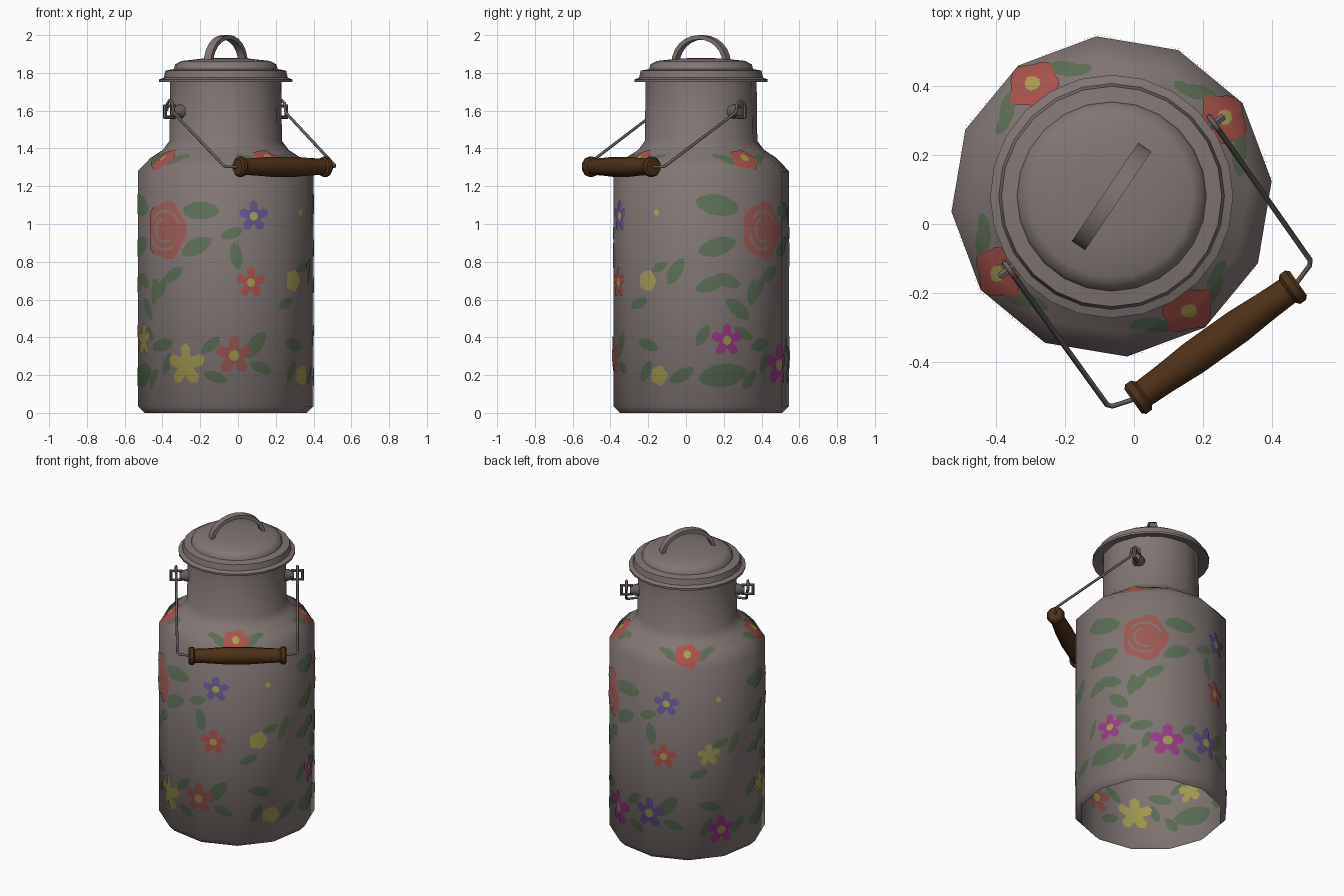
import bpy, bmesh, math
from mathutils import Matrix, Vector

if "Cube" in bpy.data.objects:
    bpy.data.objects.remove(bpy.data.objects["Cube"])

CX, CY, R, SIDES, TURN = -0.065, 0.08, 0.467, 12, math.radians(5.5)
CENTRE = Matrix.Translation((CX, CY, 0))
HANDLE = CENTRE @ Matrix.Rotation(math.radians(35.5), 4, 'Z')


def mat(name, rgb):
    m = bpy.data.materials.new(name)
    m.diffuse_color = (*rgb, 1)
    m.use_nodes = True
    m.node_tree.nodes["Principled BSDF"].inputs["Base Color"].default_value = m.diffuse_color
    return m


GREY = mat("grey enamel", (0.22, 0.182, 0.173))
METAL = mat("wire metal", (0.13, 0.115, 0.11))
WOOD = mat("dark wood", (0.075, 0.03, 0.009))
PAINTS = [mat("leaf green", (0.105, 0.155, 0.09)), mat("petal red", (0.40, 0.085, 0.07)),
          mat("rose red", (0.33, 0.10, 0.085)), mat("yellow", (0.38, 0.34, 0.085)),
          mat("purple", (0.125, 0.09, 0.27)), mat("magenta", (0.33, 0.045, 0.25)), GREY]
GREEN, RED, ROSE, YELLOW, PURPLE, MAGENTA, BASE = range(7)


def finish(name, bm, mats, angle=math.pi):
    me = bpy.data.meshes.new(name)
    bm.to_mesh(me)
    bm.free()
    for m in mats:
        me.materials.append(m)
    for p in me.polygons:
        p.use_smooth = True
    if angle < math.pi:
        me.set_sharp_from_angle(angle=angle)
    ob = bpy.data.objects.new(name, me)
    bpy.context.collection.objects.link(ob)
    return ob


def lathe(name, profile, sides, material, matrix, angle=math.pi, turn=0.0):
    bm = bmesh.new()
    rings = [[bm.verts.new((r * math.cos(turn + math.tau * j / sides),
                            r * math.sin(turn + math.tau * j / sides), z))
              for j in range(sides)] for r, z in profile]
    for a, b in zip(rings, rings[1:]):
        for j in range(sides):
            k = (j + 1) % sides
            bm.faces.new((a[j], a[k], b[k], b[j]))
    bmesh.ops.remove_doubles(bm, verts=bm.verts[:], dist=1e-5)
    bm.transform(matrix)
    return finish(name, bm, [material], angle)


# can body with shoulder and neck, open underneath
PROFILE = [(0.432, 0), (R, 0.035), (R, 1.28), (0.40, 1.35), (0.335, 1.392), (0.299, 1.44), (0.295, 1.78)]
lathe("can_body", PROFILE, SIDES, GREY, CENTRE, turn=TURN)

# lid with flange and low dome
lathe("lid", [(0.29, 1.765), (0.335, 1.755), (0.352, 1.752), (0.353, 1.765), (0.328, 1.775), (0.32, 1.812),
              (0.275, 1.82), (0.268, 1.845), (0.235, 1.863), (0.12, 1.876), (0, 1.88)],
      24, GREY, CENTRE, math.radians(50))

# arched strap on the lid
bm = bmesh.new()
sections = []
for i in range(13):
    c, s = math.cos(math.pi * i / 12), math.sin(math.pi * i / 12)
    sections.append([bm.verts.new((a * c, y, 1.85 + h * s)) for a, h, y in
                     ((0.175, 0.15, -0.023), (0.175, 0.15, 0.023), (0.152, 0.127, 0.023), (0.152, 0.127, -0.023))])
for a, b in zip(sections, sections[1:]):
    for j in range(4):
        bm.faces.new((a[j], a[(j + 1) % 4], b[(j + 1) % 4], b[j]))
bm.transform(CENTRE @ Matrix.Rotation(math.radians(56), 4, 'Z'))
bmesh.ops.recalc_face_normals(bm, faces=bm.faces[:])
finish("lid_strap", bm, [GREY], math.radians(40))

# side lugs with square eyes
for side, label in ((0, "right"), (math.pi, "left")):
    place = HANDLE @ Matrix.Rotation(side, 4, 'Z') @ Matrix.Translation((0, 0, 1.595))
    lathe("lug_" + label, [(0.042, 0.27), (0.036, 0.31), (0.022, 0.345), (0, 0.345)], 10, METAL,
          place @ Matrix.Rotation(math.pi / 2, 4, 'Y'), math.radians(40))
    bpy.ops.mesh.primitive_torus_add(major_segments=4, minor_segments=6, major_radius=0.042, minor_radius=0.012)
    eye = bpy.context.object
    eye.name = "lug_eye_" + label
    eye.data.transform(place @ Matrix.Translation((0.365, 0, 0)) @ Matrix.Rotation(math.pi / 2, 4, 'X')
                       @ Matrix.Rotation(math.pi / 4, 4, 'Z'))
    eye.data.materials.append(METAL)

# wire bail, hooked through both eyes
half = [(0.365, 0.025, 1.60), (0.365, 0.022, 1.635), (0.365, 0, 1.655), (0.365, -0.024, 1.64),
        (0.365, -0.035, 1.59), (0.362, -0.485, 1.312), (0.352, -0.497, 1.303), (0.28, -0.52, 1.303)]
path = half + [(-x, y, z) for x, y, z in reversed(half)]
cu = bpy.data.curves.new("wire_bail", 'CURVE')
cu.dimensions = '3D'
cu.bevel_depth, cu.bevel_resolution, cu.use_fill_caps = 0.008, 1, True
sp = cu.splines.new('POLY')
sp.points.add(len(path) - 1)
for p, co in zip(sp.points, path):
    p.co = (*co, 1)
cu.materials.append(METAL)
wire = bpy.data.objects.new("wire_bail", cu)
wire.matrix_world = HANDLE
bpy.context.collection.objects.link(wire)

# turned wooden grip
grip = [(0, 0.295), (0.045, 0.295), (0.055, 0.285), (0.055, 0.265), (0.043, 0.255), (0.046, 0.18), (0.053, 0.08)]
lathe("wooden_grip", [(r, -z) for r, z in grip] + grip[::-1], 10, WOOD,
      HANDLE @ Matrix.Translation((0, -0.52, 1.303)) @ Matrix.Rotation(math.pi / 2, 4, 'Y'), math.radians(40))

# painted flowers: drawn flat as (distance round the can, distance up, layer), then wrapped
EDGE = 2 * R * math.sin(math.pi / SIDES)
flat = bmesh.new()


def around(deg):
    return (math.radians(deg) - TURN) / (math.tau / SIDES) * EDGE


def blob(deg, v, rim, layer, paint):
    u = around(deg)
    c = flat.verts.new((u, v, layer))
    vs = [flat.verts.new((u + x, v + y, layer)) for x, y in rim]
    for a, b in zip(vs, vs[1:] + vs[:1]):
        flat.faces.new((c, a, b)).material_index = paint


def rounded(r, n=10, wave=0.0, lobes=5):
    return [(r * (1 + wave * math.cos(lobes * t)) * math.cos(t), r * (1 + wave * math.cos(lobes * t)) * math.sin(t))
            for t in (math.tau * i / n for i in range(n))]


def star(deg, v, r, paint):
    rad = (1, 0.86, 0.45, 0.86)
    blob(deg, v, [(r * rad[i % 4] * math.cos(math.pi / 2 + i * math.pi / 10),
                   r * rad[i % 4] * math.sin(math.pi / 2 + i * math.pi / 10)) for i in range(20)], 2, paint)
    if paint != YELLOW:
        blob(deg, v, rounded(r * 0.28, 8), 3, YELLOW)


def leaf(deg, v, length, tilt):
    c, s = math.cos(math.radians(tilt)), math.sin(math.radians(tilt))
    pts = [(length / 2 * math.cos(t), length * 0.23 * math.sin(t) * abs(math.sin(t)) ** 0.3)
           for t in (math.tau * i / 10 for i in range(10))]
    blob(deg, v, [(x * c - y * s, x * s + y * c) for x, y in pts], 1, GREEN)


def rose(deg, v):
    blob(deg, v, [(x, y * 1.1) for x, y in rounded(0.138, 25, 0.07)], 2, ROSE)
    for r, start, sweep in ((0.095, 20, 120), (0.095, 190, 110), (0.055, 100, 200)):
        pts = [[flat.verts.new((around(deg) + q * math.cos(t), v + q * math.sin(t), 3)) for q in (r, r + 0.013)]
               for t in (math.radians(start + sweep * i / 8) for i in range(9))]
        for a, b in zip(pts, pts[1:]):
            flat.faces.new((a[0], a[1], b[1], b[0])).material_index = BASE


# leaves as angle, height, length, tilt; the pattern repeats on the opposite half
LEAVES = [(73, 1.07, 0.21, 0), (70, 0.88, 0.19, 25), (52, 0.73, 0.15, 30), (42, 0.66, 0.13, 60),
          (94, 0.95, 0.13, 20), (97, 0.83, 0.15, 100), (11, 1.10, 0.25, -10), (11, 0.88, 0.22, 15),
          (6, 0.68, 0.17, 20), (18, 0.70, 0.16, -20), (25, 0.55, 0.17, -40), (36, 0.64, 0.15, 80),
          (1, 0.41, 0.13, 60), (29, 0.42, 0.12, -30), (43, 0.36, 0.15, 10), (15, 0.20, 0.28, 8),
          (34, 0.18, 0.13, 50), (47, 0.26, 0.12, 70), (80, 0.36, 0.13, 40), (83, 0.19, 0.13, -20),
          (110, 0.36, 0.18, 50), (114, 0.24, 0.13, -20), (134, 0.58, 0.12, 20), (142, 0.36, 0.14, -15),
          (140, 0.22, 0.13, 60), (167, 0.20, 0.15, 30), (163, 0.75, 0.16, 60), (151, 0.77, 0.11, 20)]
for half_turn, low in ((180, (YELLOW, YELLOW, ROSE, YELLOW)), (0, (MAGENTA, MAGENTA, PURPLE, MAGENTA))):
    for d, v, length, tilt in LEAVES:
        leaf(half_turn + d, v, length, tilt)
    rose(half_turn + 45.5, 0.965)
    star(half_turn + 109, 1.04, 0.085, PURPLE)
    star(half_turn + 107, 0.69, 0.085, RED)
    blob(half_turn + 149, 1.06, rounded(0.017, 8), 2, YELLOW)
    for d, v, r, paint in zip((17.5, 62.5, 95.5), (0.385, 0.255, 0.305), (0.09, 0.115, 0.105), low):
        star(half_turn + d, v, r, paint)
    if half_turn:
        blob(321.5, 0.70, rounded(0.055, 15, 0.1), 2, YELLOW)
        blob(331, 0.20, rounded(0.052, 15, 0.1), 2, YELLOW)
    else:
        star(141.5, 0.70, 0.075, YELLOW)
        star(151, 0.20, 0.095, MAGENTA)
# ring of shoulder flowers
for d in (35, 125, 214, 304):
    blob(d, 1.368, [(x * 1.15, y) for x, y in rounded(0.078, 25, 0.1)], 2, RED)
    blob(d, 1.375, rounded(0.028, 8), 3, YELLOW)
    for s in (-1, 1):
        leaf(d + s * 15, 1.365, 0.13, s * 35)
        leaf(d + s * 21, 1.39, 0.09, s * 10)

# distance up the profile and smooth profile normals
lens = [math.dist(a, b) for a, b in zip(PROFILE, PROFILE[1:])]
V = [0.035 - lens[0]]
for seg_len in lens:
    V.append(V[-1] + seg_len)
segn = [Vector((b[1] - a[1], a[0] - b[0])).normalized() for a, b in zip(PROFILE, PROFILE[1:])]
NORM = [(a + b).normalized() for a, b in zip(segn[:1] + segn, segn + segn[-1:])]

# cut the flat drawing where the can bends
cuts = [((k * EDGE, 0, 0), (1, 0, 0)) for k in range(-2, 16)] + [((0, v, 0), (0, 1, 0)) for v in V[1:-1]]
for co, no in cuts:
    bmesh.ops.bisect_plane(flat, geom=flat.verts[:] + flat.edges[:] + flat.faces[:], dist=1e-6,
                           plane_co=co, plane_no=no)


def wrap(co, sign):
    i = max(k for k in range(len(lens)) if k == 0 or V[k] <= co.y)
    t = (co.y - V[i]) / lens[i]
    r, z = Vector(PROFILE[i]).lerp(Vector(PROFILE[i + 1]), t)
    n = NORM[i].lerp(NORM[i + 1], t).normalized()
    k = math.floor(co.x / EDGE)
    a0, a1 = (TURN + math.tau * (k + e) / SIDES for e in (0, 1))
    p = Vector((math.cos(a0), math.sin(a0))).lerp(Vector((math.cos(a1), math.sin(a1))), co.x / EDGE - k)
    d = p.normalized()
    normal = Vector((d.x * n.x, d.y * n.x, n.y)) * sign
    return Vector((CX + p.x * r, CY + p.y * r, z)) + normal * 0.0022 * co.z, normal


# the same paint shows outside and through the open base
for sign, label in ((1, "outside"), (-1, "inside")):
    bm = flat.copy()
    if sign < 0:
        bmesh.ops.reverse_faces(bm, faces=bm.faces[:])
    normals = []
    for vert in bm.verts:
        vert.co, nrm = wrap(vert.co.copy(), sign)
        normals.append(nrm)
    ob = finish("painted_flowers_" + label, bm, PAINTS)
    ob.data.normals_split_custom_set_from_vertices(normals)
flat.free()
